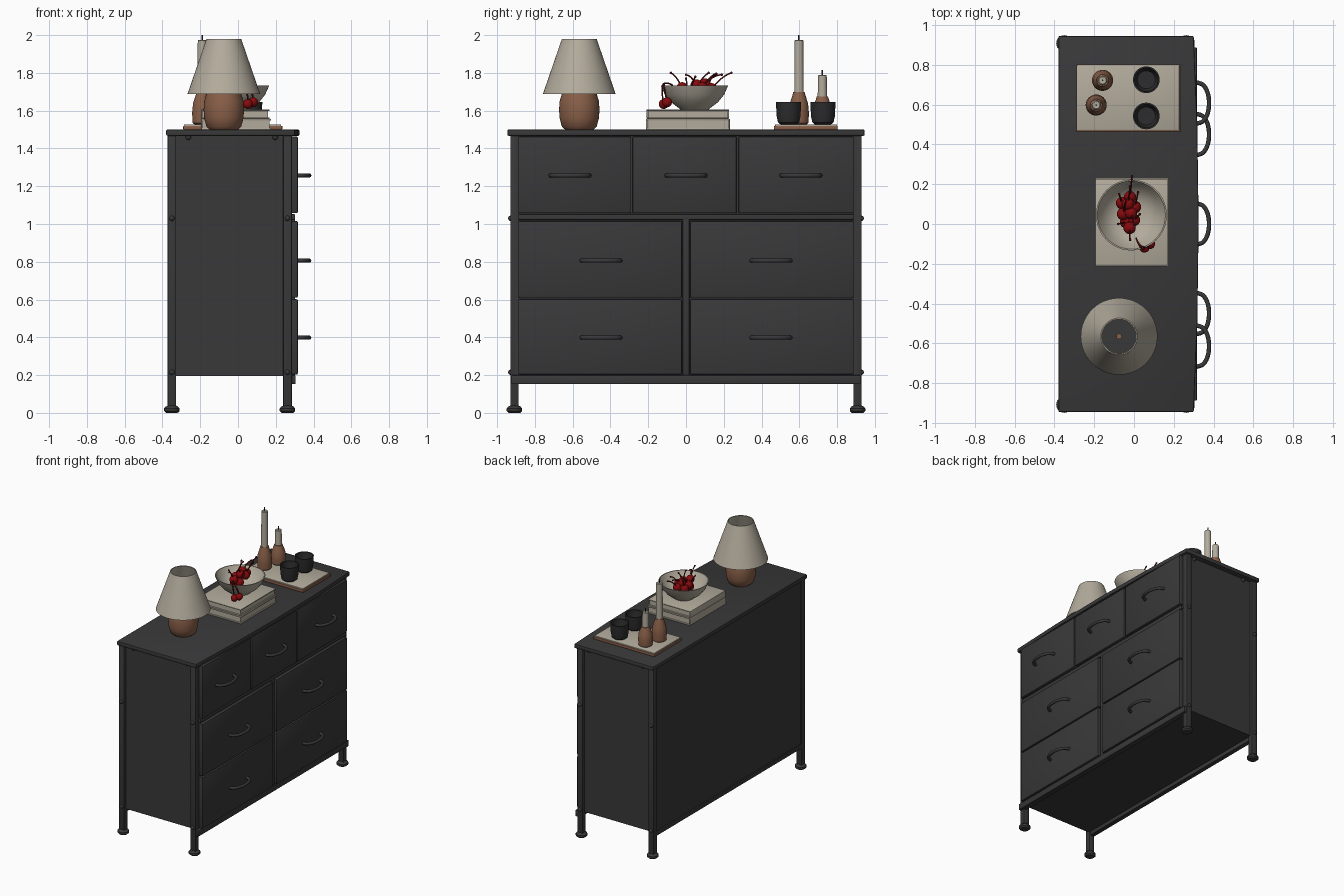
import bpy, bmesh, math
from mathutils import Matrix, Vector

if "Cube" in bpy.data.objects:
    bpy.data.objects.remove(bpy.data.objects["Cube"])


def mat(name, rgb):
    m = bpy.data.materials.new(name)
    m.diffuse_color = (*rgb, 1)
    m.use_nodes = True
    m.node_tree.nodes["Principled BSDF"].inputs["Base Color"].default_value = m.diffuse_color
    return m


CHARCOAL = mat("charcoal", (0.040, 0.040, 0.042))
BLACK = mat("black_ceramic", (0.026, 0.026, 0.028))
CREAM = mat("cream", (0.45, 0.41, 0.335))
CLAY = mat("terracotta", (0.25, 0.115, 0.065))
RED = mat("cherry_red", (0.24, 0.003, 0.004))
STEM = mat("stem_dark_red", (0.11, 0.006, 0.006))


def finish(bm, name, material, smooth=True):
    bmesh.ops.recalc_face_normals(bm, faces=bm.faces)
    for f in bm.faces:
        f.smooth = smooth
    for e in bm.edges:
        e.smooth = e.calc_face_angle(0) < math.radians(35)
    me = bpy.data.meshes.new(name)
    bm.to_mesh(me)
    bm.free()
    me.materials.append(material)
    ob = bpy.data.objects.new(name, me)
    bpy.context.collection.objects.link(ob)
    return ob


def box(name, x, y, z, material, bevel=0.0):
    """Box from (min, max) ranges, with optional rounded edges."""
    bm = bmesh.new()
    size = (x[1] - x[0], y[1] - y[0], z[1] - z[0])
    mid = (sum(x) / 2, sum(y) / 2, sum(z) / 2)
    bmesh.ops.create_cube(bm, size=1, matrix=Matrix.Translation(mid) @ Matrix.Diagonal((*size, 1)))
    if bevel:
        bmesh.ops.bevel(bm, geom=bm.edges[:], offset=bevel, segments=2, profile=0.5, affect='EDGES')
    return finish(bm, name, material)


def lathe(name, profile, centre, material, sides=40):
    """Revolve (radius, z) points about a vertical axis; radius 0 closes an end."""
    bm = bmesh.new()
    rings = []
    for r, z in profile:
        n = sides if r > 0 else 1
        rings.append([bm.verts.new((centre[0] + r * math.cos(2 * math.pi * i / sides),
                                    centre[1] + r * math.sin(2 * math.pi * i / sides), z))
                      for i in range(n)])
    for a, b in zip(rings, rings[1:]):
        for i in range(sides):
            j = (i + 1) % sides
            quad = [a[i % len(a)], a[j % len(a)], b[j % len(b)], b[i % len(b)]]
            bm.faces.new(list(dict.fromkeys(quad)))
    return finish(bm, name, material)


def ball(name, pos, r, material):
    bm = bmesh.new()
    bmesh.ops.create_uvsphere(bm, u_segments=20, v_segments=12, radius=r,
                              matrix=Matrix.Translation(pos))
    return finish(bm, name, material)


def tube(name, points, r, material):
    cu = bpy.data.curves.new(name, 'CURVE')
    cu.dimensions = '3D'
    cu.bevel_depth = r
    cu.bevel_resolution = 3
    cu.use_fill_caps = True
    cu.resolution_u = 6
    sp = cu.splines.new('NURBS')
    sp.points.add(len(points) - 1)
    for p, co in zip(sp.points, points):
        p.co = (*co, 1)
    sp.use_endpoint_u = True
    sp.order_u = 3
    cu.materials.append(material)
    ob = bpy.data.objects.new(name, cu)
    bpy.context.collection.objects.link(ob)
    return ob


# --- dresser carcass ---
box("body", (-0.365, 0.285), (-0.905, 0.905), (0.195, 1.467), CHARCOAL)
bm = bmesh.new()
outline = [(-0.38, -0.945), (0.30, -0.945), (0.318, -0.5), (0.325, 0),
           (0.318, 0.5), (0.30, 0.945), (-0.38, 0.945)]
top = bm.faces.new([bm.verts.new((x, y, 1.467)) for x, y in outline])
ext = bmesh.ops.extrude_face_region(bm, geom=[top])
bmesh.ops.translate(bm, vec=(0, 0, 0.033), verts=[v for v in ext["geom"] if isinstance(v, bmesh.types.BMVert)])
bmesh.ops.bevel(bm, geom=[e for e in bm.edges if e.calc_face_angle(0) > 0.5],
                offset=0.006, segments=2, profile=0.5, affect='EDGES')
finish(bm, "top_board", CHARCOAL)

# legs, feet and side bolts
for side, sy in (("left", -1), ("right", 1)):
    for end, cx in (("back", -0.35), ("front", 0.262)):
        cy = sy * 0.908
        box(f"{end}_{side}_leg", (cx - 0.023, cx + 0.023), (cy - 0.022, cy + 0.022), (0.03, 1.468), CHARCOAL, 0.005)
        lathe(f"{end}_{side}_foot", [(0, 0), (0.03, 0), (0.041, 0.01), (0.041, 0.024), (0.032, 0.034),
                                     (0.02, 0.04), (0, 0.04)], (cx, cy), CHARCOAL, 24)
        for z in (0.215, 1.03):
            ball(f"{end}_{side}_bolt", (cx, sy * 0.928, z), 0.014, CHARCOAL)
        ball(f"{end}_{side}_top_bolt", (cx * 0.75, sy * 0.905, 1.46), 0.015, CHARCOAL)

# bottom rails and the rail between the drawer rows
box("front_bottom_rail", (0.262, 0.305), (-0.925, 0.925), (0.152, 0.2), CHARCOAL, 0.005)
box("back_bottom_rail", (-0.372, -0.335), (-0.9, 0.9), (0.165, 0.2), CHARCOAL, 0.005)
box("middle_rail", (0.26, 0.303), (-0.89, 0.89), (1.022, 1.052), CHARCOAL, 0.004)
box("centre_post", (0.26, 0.302), (-0.018, 0.018), (0.2, 1.03), CHARCOAL, 0.004)

# --- drawers with bow handles ---
drawers = [(-0.888, -0.293, 1.057, 1.463, -0.614, 1.257), (-0.283, 0.268, 1.057, 1.463, 0, 1.257),
           (0.278, 0.888, 1.057, 1.463, 0.608, 1.257)]
for z0, z1, hz in ((0.61, 1.016, 0.806), (0.203, 0.602, 0.398)):
    drawers += [(-0.888, -0.022, z0, z1, -0.45, hz), (0.022, 0.888, z0, z1, 0.45, hz)]
for y0, y1, z0, z1, hy, hz in drawers:
    box("drawer_front", (0.27, 0.317), (y0, y1), (z0, z1), CHARCOAL, 0.007)
    arc = [(0.31 + 0.068 * math.sin(a) ** 0.8, hy - 0.105 * math.cos(a), hz)
           for a in [math.pi * i / 10 for i in range(1, 10)]]
    tube("drawer_handle", [(0.305, hy - 0.105, hz)] + arc + [(0.305, hy + 0.105, hz)], 0.011, CHARCOAL)

# --- lamp ---
LAMP = (-0.075, -0.565)
lathe("lamp_base", [(0, 1.5), (0.075, 1.5), (0.092, 1.515), (0.104, 1.56), (0.107, 1.605), (0.104, 1.65),
                    (0.092, 1.69), (0.07, 1.705), (0, 1.705)], LAMP, CLAY)
lathe("lamp_shade", [(0.193, 1.687), (0.092, 1.98), (0.086, 1.98), (0.187, 1.687), (0.193, 1.687)], LAMP, CREAM, 48)
lathe("lamp_socket_plate", [(0, 1.712), (0.125, 1.712), (0.125, 1.722), (0, 1.722)], LAMP, CHARCOAL)
lathe("lamp_socket", [(0, 1.72), (0.014, 1.72), (0.014, 1.75), (0, 1.75)], LAMP, CLAY, 16)

# --- stacked books ---
for name, x0, x1, y0, y1, z0, z1 in (("lower_book", -0.195, 0.175, -0.213, 0.232, 1.5, 1.556),
                                     ("upper_book", -0.195, 0.168, -0.208, 0.227, 1.557, 1.607)):
    box(name + "_pages", (x0 + 0.008, x1 - 0.008), (y0 + 0.008, y1 - 0.008), (z0 + 0.005, z1 - 0.005), CREAM)
    for part, za in (("_back_cover", z0), ("_front_cover", z1 - 0.008)):
        box(name + part, (x0, x1), (y0, y1), (za, za + 0.008), CREAM, 0.002)
    box(name + "_spine", (x0, x0 + 0.008), (y0, y1), (z0, z1), CREAM, 0.002)

# --- bowl ---
lathe("bowl", [(0, 1.607), (0.075, 1.607), (0.085, 1.615), (0.125, 1.645), (0.157, 1.685), (0.178, 1.733),
               (0.171, 1.733), (0.148, 1.69), (0.115, 1.654), (0.07, 1.632), (0, 1.628)],
      (-0.013, 0.045), CREAM, 48)

# --- cherries: position, then stem tip ---
cherries = [((-0.06, 0.105, 1.705), (-0.075, 0.15, 1.79)), ((-0.02, 0.135, 1.715), (-0.01, 0.24, 1.80)),
            ((0.005, 0.085, 1.72), (0.02, 0.16, 1.795)), ((-0.055, 0.05, 1.71), (-0.04, 0.12, 1.80)),
            ((-0.015, 0.055, 1.735), (0.0, 0.0, 1.79)), ((-0.022, -0.02, 1.72), (-0.02, -0.08, 1.80)),
            ((-0.03, 0.1, 1.74), (-0.02, 0.19, 1.79)), ((0.0, 0.02, 1.69), (0.03, 0.05, 1.78)),
            ((-0.04, 0.01, 1.68), (-0.08, 0.0, 1.77))]
for pos, tip in cherries:
    ball("cherry", pos, 0.031, RED)
    p, t = Vector(pos), Vector(tip)
    tube("cherry_stem", [p, (p + t) / 2 + Vector((0, 0, 0.025)), t], 0.004, STEM)
    ball("cherry_stem_tip", tip, 0.0065, STEM)
for pos in ((0.052, -0.118, 1.635), (0.08, -0.1, 1.645)):
    ball("hanging_cherry", pos, 0.026, RED)
    tube("hanging_stem", [pos, (pos[0], pos[1] - 0.012, 1.7), (0.03, -0.12, 1.76), (0.01, -0.07, 1.735)], 0.004, STEM)

# --- tray with cups and candles ---
box("tray_base", (-0.29, 0.235), (0.465, 0.803), (1.5, 1.52), CLAY, 0.004)
box("tray_top", (-0.287, 0.228), (0.472, 0.799), (1.515, 1.528), CREAM, 0.003)
for cy in (0.543, 0.725):
    lathe("cup", [(0, 1.527), (0.042, 1.527), (0.056, 1.538), (0.063, 1.57), (0.067, 1.645), (0.059, 1.645),
                  (0.055, 1.57), (0.045, 1.548), (0, 1.545)], (0.062, cy), BLACK)
for name, c, neck, candle_top, wick_top in (("tall", (-0.19, 0.598), 1.70, 1.975, 2.0),
                                            ("short", (-0.158, 0.722), 1.675, 1.79, 1.815)):
    h = neck - 1.527
    lathe(name + "_candle_holder", [(0, 1.527), (0.04, 1.527), (0.05, 1.535), (0.053, 1.527 + h * 0.35),
                                    (0.048, 1.527 + h * 0.65), (0.034, 1.527 + h * 0.9), (0.03, neck), (0, neck)],
          c, CLAY, 32)
    lathe(name + "_candle", [(0, neck - 0.01), (0.025, neck - 0.01), (0.023, candle_top - 0.004),
                             (0.018, candle_top), (0, candle_top - 0.003)], c, CREAM, 24)
    lathe(name + "_wick", [(0, candle_top - 0.01), (0.004, candle_top - 0.01), (0.004, wick_top), (0, wick_top)],
          c, CHARCOAL, 8)
